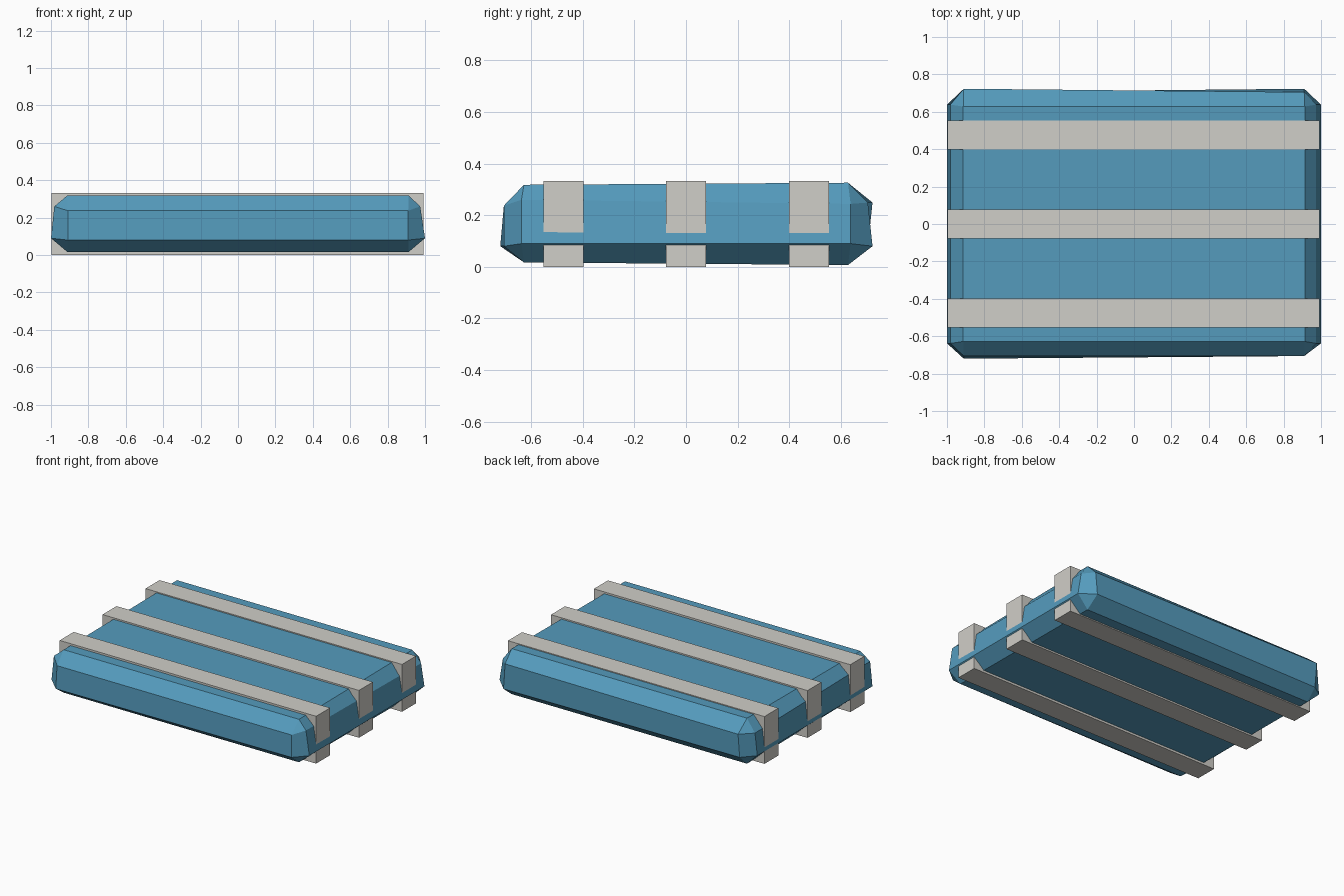
import bpy, bmesh
from itertools import product

if "Cube" in bpy.data.objects:
    bpy.data.objects.remove(bpy.data.objects["Cube"])

def material(name, color):
    m = bpy.data.materials.new(name)
    m.diffuse_color = color
    m.use_nodes = True
    m.node_tree.nodes["Principled BSDF"].inputs["Base Color"].default_value = m.diffuse_color
    return m

def make_object(name, bm, mat=None):
    bmesh.ops.recalc_face_normals(bm, faces=bm.faces)
    me = bpy.data.meshes.new(name)
    bm.to_mesh(me)
    bm.free()
    ob = bpy.data.objects.new(name, me)
    bpy.context.collection.objects.link(ob)
    if mat:
        me.materials.append(mat)
    return ob

# Padded slab: hand-shaped box with a chamfer on every edge and corner
bm = bmesh.new()
v = {}
S = (-1, 1)
for x, y, z in product(S, S, S):
    c = (x, y, z)
    top = z > 0
    # slight twist of the front and back faces
    depth = 0.714 - 0.009 * x * z if y > 0 else (0.72 if x < 0 and not top else 0.706)
    side = (0.974 if x > 0 else 0.982) if top else 1.0
    v[c, 0] = bm.verts.new((x * side, y * 0.638, 0.252 - 0.008 * y if top else 0.09))
    v[c, 1] = bm.verts.new((x * 0.91, y * depth, 0.243 + 0.006 * y if top else 0.08))
    v[c, 2] = bm.verts.new((x * 0.913, y * 0.628, 0.322 + 0.004 * y if top else 0.012 - 0.005 * y))
    bm.faces.new([v[c, k] for k in range(3)])

def corner(axis, s, a, b):
    c = [0, 0, 0]
    c[axis], c[(axis + 1) % 3], c[(axis + 2) % 3] = s, a, b
    return tuple(c)

for axis in range(3):
    j, k = (axis + 1) % 3, (axis + 2) % 3
    for s in S:
        # main side
        bm.faces.new([v[corner(axis, s, a, b), axis]
                      for a, b in ((-1, -1), (1, -1), (1, 1), (-1, 1))])
    for a, b in product(S, S):
        # chamfer strip along this axis
        p, q = corner(axis, -1, a, b), corner(axis, 1, a, b)
        bm.faces.new([v[p, j], v[q, j], v[q, k], v[p, k]])
make_object("padded_slab", bm, material("blue", (0.09, 0.33, 0.51, 1)))

# Three straps wrapped across the slab
pale = material("pale_grey", (0.63, 0.62, 0.58, 1))
for name, y in (("front_strap", -0.475), ("middle_strap", 0.0), ("back_strap", 0.477)):
    bm = bmesh.new()
    bmesh.ops.create_cube(bm, size=1)
    for p in bm.verts:
        p.co = (p.co.x * 1.99 - 0.002, p.co.y * 0.155 + y, (p.co.z + 0.5) * 0.332)
    make_object(name, bm, pale)
